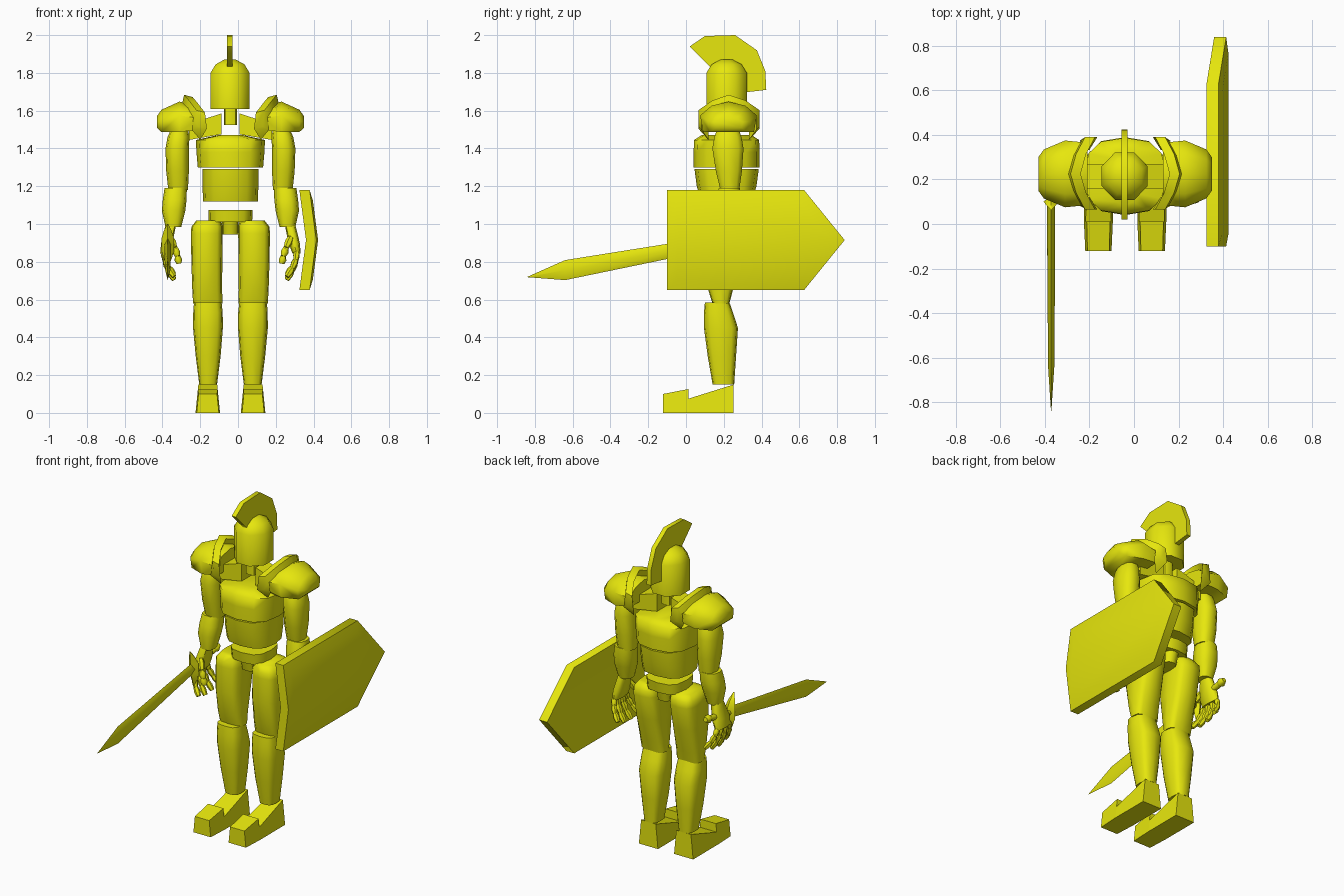
import bpy, bmesh, math
from mathutils import Vector

if "Cube" in bpy.data.objects:
    bpy.data.objects.remove(bpy.data.objects["Cube"])

CX = -0.04  # symmetry plane of the body
gold = bpy.data.materials.new("yellow")
gold.diffuse_color = (0.8, 0.8, 0.004, 1)
gold.use_nodes = True
gold.node_tree.nodes["Principled BSDF"].inputs["Base Color"].default_value = gold.diffuse_color


def make(name, verts, faces):
    me = bpy.data.meshes.new(name)
    me.from_pydata([tuple(v) for v in verts], [], faces)
    bm = bmesh.new()
    bm.from_mesh(me)
    bmesh.ops.remove_doubles(bm, verts=bm.verts, dist=0.0005)
    bmesh.ops.recalc_face_normals(bm, faces=bm.faces)
    bm.to_mesh(me)
    bm.free()
    me.materials.append(gold)
    me.polygons.foreach_set("use_smooth", [True] * len(me.polygons))
    me.set_sharp_from_angle(angle=math.radians(58))
    ob = bpy.data.objects.new(name, me)
    bpy.context.collection.objects.link(ob)
    return ob


def skin(name, rings, both=False, caps=None):
    """Bridge rings of points and cap the ends; optionally mirror."""
    n = len(rings[0])
    verts = [Vector(p) for r in rings for p in r]
    faces = [(i * n + j, i * n + (j + 1) % n, (i + 1) * n + (j + 1) % n, (i + 1) * n + j)
             for i in range(len(rings) - 1) for j in range(n)]
    last = (len(rings) - 1) * n
    for off in (0, last):
        for c in (caps or [range(n)]):
            faces.append(tuple(off + k for k in c))
    if not both:
        return make(name, verts, faces)
    make("right_" + name, verts, faces)
    make("left_" + name, [(2 * CX - v.x, v.y, v.z) for v in verts], faces)


def loft(name, rings, n=12, e=0.7, both=False):
    """Rings of (z, centre x, centre y, half x, half y); e shapes round to boxy."""
    out = []
    for z, cx, cy, rx, ry in rings:
        pts = []
        for k in range(n):
            a = 2 * math.pi * k / n
            c, s = math.cos(a), math.sin(a)
            pts.append((cx + rx * math.copysign(abs(c) ** e, c),
                        cy + ry * math.copysign(abs(s) ** e, s), z))
        out.append(pts)
    skin(name, out, both)


def tube(name, path, n=8, both=False):
    """Round limb through (point, radius) pairs."""
    d = (Vector(path[-1][0]) - Vector(path[0][0])).normalized()
    u = d.orthogonal().normalized()
    v = d.cross(u)
    skin(name, [[Vector(p) + r * (math.cos(2 * math.pi * k / n) * u + math.sin(2 * math.pi * k / n) * v)
                 for k in range(n)] for p, r in path], both)


# Head: eight-sided helmet with a dome
rings = []
for z, s in ((1.61, 1), (1.80, 1), (1.845, 0.74), (1.87, 0.3)):
    rings.append([(CX - 0.002 + 0.112 * s * math.cos(math.pi * (k + .5) / 4),
                   0.215 + 0.116 * s * math.sin(math.pi * (k + .5) / 4), z) for k in range(8)])
skin("helmet", rings)

# Crest: thin swept fin, made as a fan strip of outer and inner points
outer = [(0.02, 1.94), (0.10, 1.995), (0.26, 2.0), (0.375, 1.92), (0.42, 1.81), (0.425, 1.71)]
inner = [(0.125, 1.835), (0.16, 1.83), (0.21, 1.82), (0.26, 1.79), (0.28, 1.74), (0.295, 1.695)]
skin("crest", [[(x, y, z) for x, (y, z) in zip((-0.057, -0.029, -0.029, -0.057), (o, o, i, i))]
               for o, i in zip(outer, inner)])

# Torso
loft("neck", [(1.525, CX, .215, .034, .05), (1.62, CX, .215, .034, .05)], 8, 0.6)
loft("chest", [(1.30, CX, .215, .173, .175), (1.38, CX, .215, .18, .175),
               (1.445, CX, .215, .183, .172), (1.472, CX, .215, .06, .13)], 12, 0.75)
loft("abdomen", [(1.12, CX, .215, .145, .135), (1.20, CX, .215, .148, .158),
                 (1.29, CX, .215, .148, .17)], 12, 0.75)
loft("pelvis", [(1.01, CX, .215, .115, .115), (1.075, CX, .215, .117, .125)], 12, 0.7)
loft("groin", [(0.945, CX, .215, .042, .08), (1.02, CX, .215, .044, .1)], 12, 0.6)
skin("collar_bone", [[(x, y, z) for y, z in ((.16, a), (.27, a), (.27, b), (.16, b))]
                     for x, a, b in ((-0.088, 1.475, 1.585), (-0.26, 1.445, 1.53))], True)

# Legs
loft("thigh", [(.58, -.160, .185, .078, .045), (.65, -.163, .183, .079, .065),
               (.80, -.165, .19, .082, .10), (.95, -.165, .205, .084, .115),
               (.985, -.164, .205, .083, .112), (1.018, -.155, .205, .066, .09)], 12, 0.6, True)
loft("shin", [(.15, -.158, .198, .047, .057), (.30, -.158, .19, .066, .075),
              (.45, -.159, .185, .079, .090), (.53, -.159, .172, .078, .077),
              (.585, -.160, .165, .073, .065)], 12, 0.65, True)


def wedge(name, profile, slope):
    """Foot block from a side profile (y, z), narrower towards the top."""
    rings = [[(-.16 + s * (.065 - f * z - slope * max(0, -y)), y, z) for y, z in profile]
             for s, f in ((-1, .1), (1, .1))]
    skin(name, rings, True)


wedge("foot", [(.012, 0), (.252, 0), (.252, .15), (.012, .075)], 0)
wedge("toe_cap", [(-.122, 0), (.012, 0), (.012, .126), (-.122, .10)], .05)

# Arms
loft("upper_arm", [(1.18, -.317, .232, .052, .052), (1.28, -.32, .227, .06, .072),
                   (1.40, -.322, .222, .062, .086), (1.46, -.315, .222, .058, .075),
                   (1.50, -.31, .222, .045, .06)], 10, 0.8, True)
loft("forearm", [(.985, -.342, .205, .042, .045), (1.07, -.341, .212, .062, .062),
                 (1.13, -.335, .222, .063, .067), (1.19, -.33, .23, .059, .058)], 10, 0.8, True)

# Hands: palm, four jointed fingers and a thumb
loft("palm", [(.845, -.39, .2, .022, .068), (.90, -.377, .2, .03, .068),
              (.99, -.357, .205, .028, .04)], 8, 0.7, True)
for f, (y, length) in enumerate(((.143, .13), (.18, .148), (.218, .142), (.254, .118))):
    dy = (y - .2) * .25
    joints = [(-.392 + .006 * k * k, y + dy * k, .852 - length * k / 3) for k in range(4)]
    for k in range(3):
        a, b = Vector(joints[k]), Vector(joints[k + 1])
        tube(f"finger_{f + 1}_{k + 1}", [(a, .013), (a.lerp(b, .4), .018), (b, .013)], 6, True)
thumb = [Vector(p) for p in ((-.36, .15, .93), (-.335, .125, .875), (-.32, .12, .83), (-.312, .12, .79))]
for k in range(3):
    a, b = thumb[k], thumb[k + 1]
    tube(f"thumb_{k + 1}", [(a, .015), (a.lerp(b, .5), .021), (b, .014)], 6, True)

# Shoulder armour: domed cap plus a raised guard arching over it
rings = []
for x, hy, zb, zm, zt in ((-.43, .075, 1.51, 1.54, 1.57), (-.405, .11, 1.487, 1.545, 1.605),
                          (-.31, .15, 1.487, 1.575, 1.648), (-.21, .14, 1.50, 1.56, 1.62)):
    rings.append([(x, .225 + hy * a, z) for a, z in
                  ((-.9, zb), (-1, zm), (-.6, zm + .7 * (zt - zm)), (0, zt),
                   (.6, zm + .7 * (zt - zm)), (1, zm), (.9, zb))])
skin("shoulder_cap", rings, True)
arch = [(.065, -.165, 1.505, -.245, 1.50), (.065, -.175, 1.59, -.235, 1.565),
        (.14, -.215, 1.642, -.275, 1.60), (.225, -.24, 1.672, -.30, 1.62)]
arch += [(.455 - y, a, b, c, d) for y, a, b, c, d in arch[-2::-1]]
rings = []
for y, xi, zi, xo, zo in arch:
    t = .055 * (.225 - y) / .16  # the inner face is pulled towards the middle
    rings.append([(xi, y, zi), (xi - .045, y, zi + .012), (xo, y + t * .3, zo), (xi - .035, y + t, zi - .06)])
skin("shoulder_guard", rings, True)

# Sword: tapered diamond blade, cross guard, grip and pommel
SX = -.372


def sword_z(y):
    return .873 + .183 * y


skin("sword_blade", [[(SX - w, y, sword_z(y)), (SX, y, sword_z(y) + h),
                      (SX + w, y, sword_z(y)), (SX, y, sword_z(y) - h)]
                     for y, w, h in ((.09, .018, .036), (-.10, .018, .04),
                                     (-.64, .014, .053), (-.84, .001, .001))])
skin("sword_guard", [[(SX - w, y, z), (SX, y - w * .9, z), (SX + w, y, z), (SX, y + w * .9, z)]
                     for y, z, w in ((.065, 1.0, .003), (.085, .96, .022), (.10, .92, .034), (.10, .86, .034),
                                     (.105, .82, .022), (.10, .78, .003))])
tube("sword_grip", [((SX, .09, sword_z(.09)), .018), ((SX, .31, sword_z(.31)), .018)])
tube("sword_pommel", [((SX, .295, sword_z(.295)), .016), ((SX, .315, sword_z(.315)), .026),
                      ((SX, .342, sword_z(.342)), .014)])

# Shield: pointed plate folded along its length with a bevelled rim
ZM = .915


def shield_ring(x, d):
    pts = ((-.10 + d, 1.18 - d), (.625 - d * .5, 1.18 - d), (.84 - d * 1.3, ZM),
           (.625 - d * .5, .65 + d), (-.10 + d, .65 + d), (-.10 + d, ZM))
    return [(x + .035 * (1 - abs(z - ZM) / .265), y, z) for y, z in pts]


skin("shield", [shield_ring(.325, 0), shield_ring(.379, 0), shield_ring(.389, .055)],
     caps=[(0, 1, 2, 5), (2, 3, 4, 5)])
